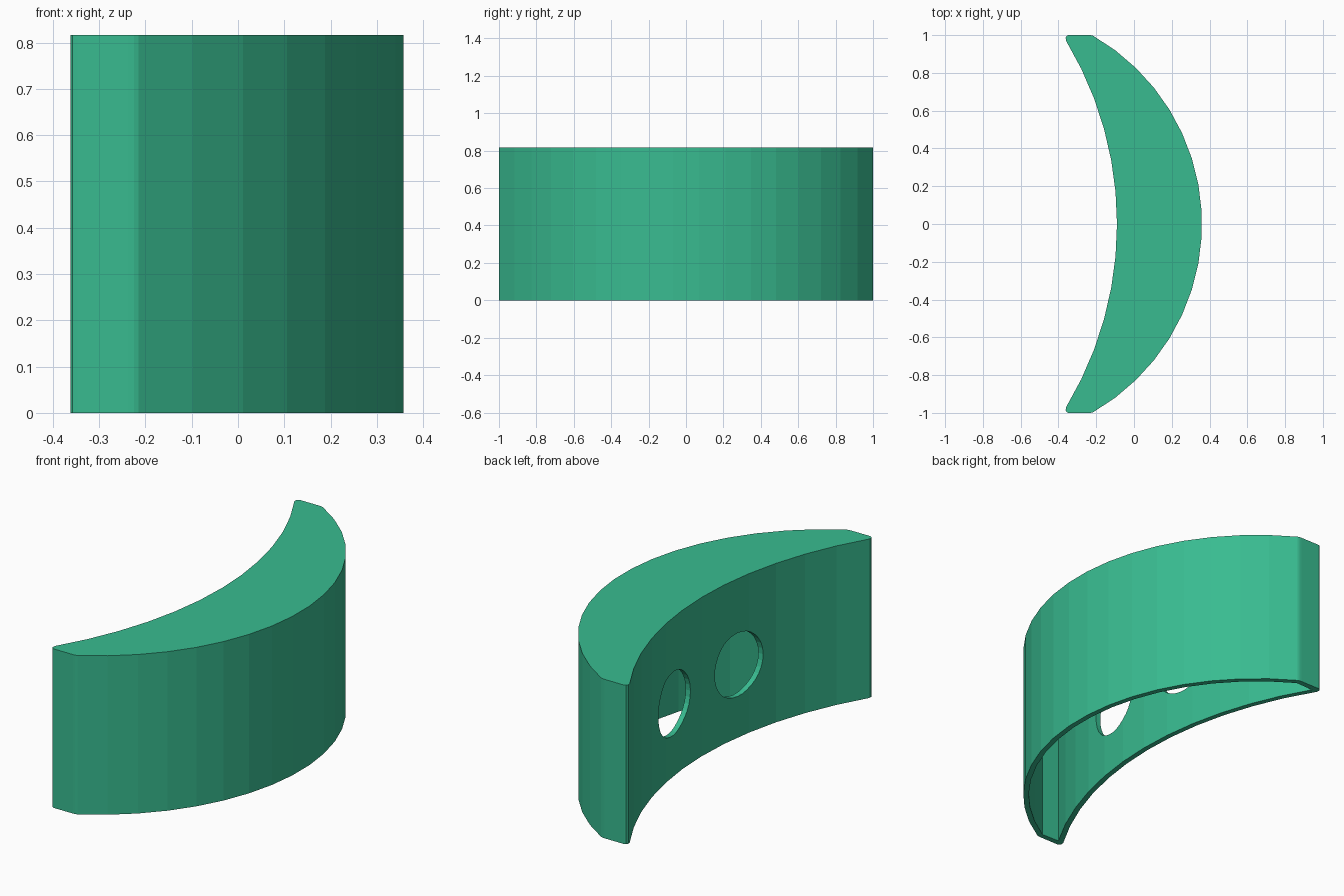
import bpy, bmesh
from math import sin, cos, asin, radians, pi
from mathutils import Matrix

if "Cube" in bpy.data.objects:
    bpy.data.objects.remove(bpy.data.objects["Cube"])

H, WALL = 0.816, 0.027
OUT_R, OUT_X = 1.15, -0.79     # convex arc radius and centre
IN_R, IN_X = 1.88, -1.97       # concave arc radius and centre


def crescent(t, tip):
    """Half profile (y >= 0) inset by t, mirrored into a closed loop."""
    r, q = OUT_R - t, IN_R + t
    half = [(OUT_X + r * cos(a), r * sin(a))
            for a in (radians(7.06 * (i + 0.5)) for i in range(9))]
    half[-1] = (half[-1][0], min(half[-1][1], 1 - t))
    half += tip
    end = asin(0.97 / q)
    half += [(IN_X + q * cos(end * i / 6), q * sin(end * i / 6))
             for i in range(6, -1, -1)]
    return half + [(x, -y) for x, y in reversed(half[:-1])]


def new_object(name, bm):
    bmesh.ops.recalc_face_normals(bm, faces=bm.faces)
    me = bpy.data.meshes.new(name)
    bm.to_mesh(me)
    bm.free()
    ob = bpy.data.objects.new(name, me)
    bpy.context.collection.objects.link(ob)
    return ob


def prism(name, pts, z0, z1):
    bm = bmesh.new()
    f = bm.faces.new([bm.verts.new((x, y, z0)) for x, y in pts])
    ext = bmesh.ops.extrude_face_region(bm, geom=[f])
    bmesh.ops.translate(bm, vec=(0, 0, z1 - z0),
                        verts=[g for g in ext["geom"] if isinstance(g, bmesh.types.BMVert)])
    return new_object(name, bm)


def cut(target, cutter):
    mod = target.modifiers.new("cut", "BOOLEAN")
    mod.operation, mod.solver, mod.object = "DIFFERENCE", "EXACT", cutter
    bpy.context.view_layer.objects.active = target
    bpy.ops.object.modifier_apply(modifier=mod.name)
    bpy.data.objects.remove(cutter)


# crescent body with softened tips
body = prism("crescent_shell",
             crescent(0, [(-0.225, 0.999), (-0.238, 1.0), (-0.347, 1.0),
                          (-0.357, 0.995), (-0.362, 0.985)]), 0, H)

# hollow inside, open at the bottom
cut(body, prism("cavity", crescent(WALL, []), -0.1, H - WALL))

# two round holes through the concave wall
for y in (-0.262, 0.262):
    bm = bmesh.new()
    bmesh.ops.create_cone(bm, cap_ends=True, segments=32, radius1=0.163, radius2=0.163,
                          depth=0.35,
                          matrix=Matrix.Translation((-0.15, y, 0.375)) @ Matrix.Rotation(pi / 2, 4, "Y"))
    cut(body, new_object("hole", bm))

mat = bpy.data.materials.new("green")
mat.diffuse_color = (0.04, 0.5, 0.28, 1)
mat.use_nodes = True
mat.node_tree.nodes["Principled BSDF"].inputs["Base Color"].default_value = mat.diffuse_color
body.data.materials.clear()
body.data.materials.append(mat)
